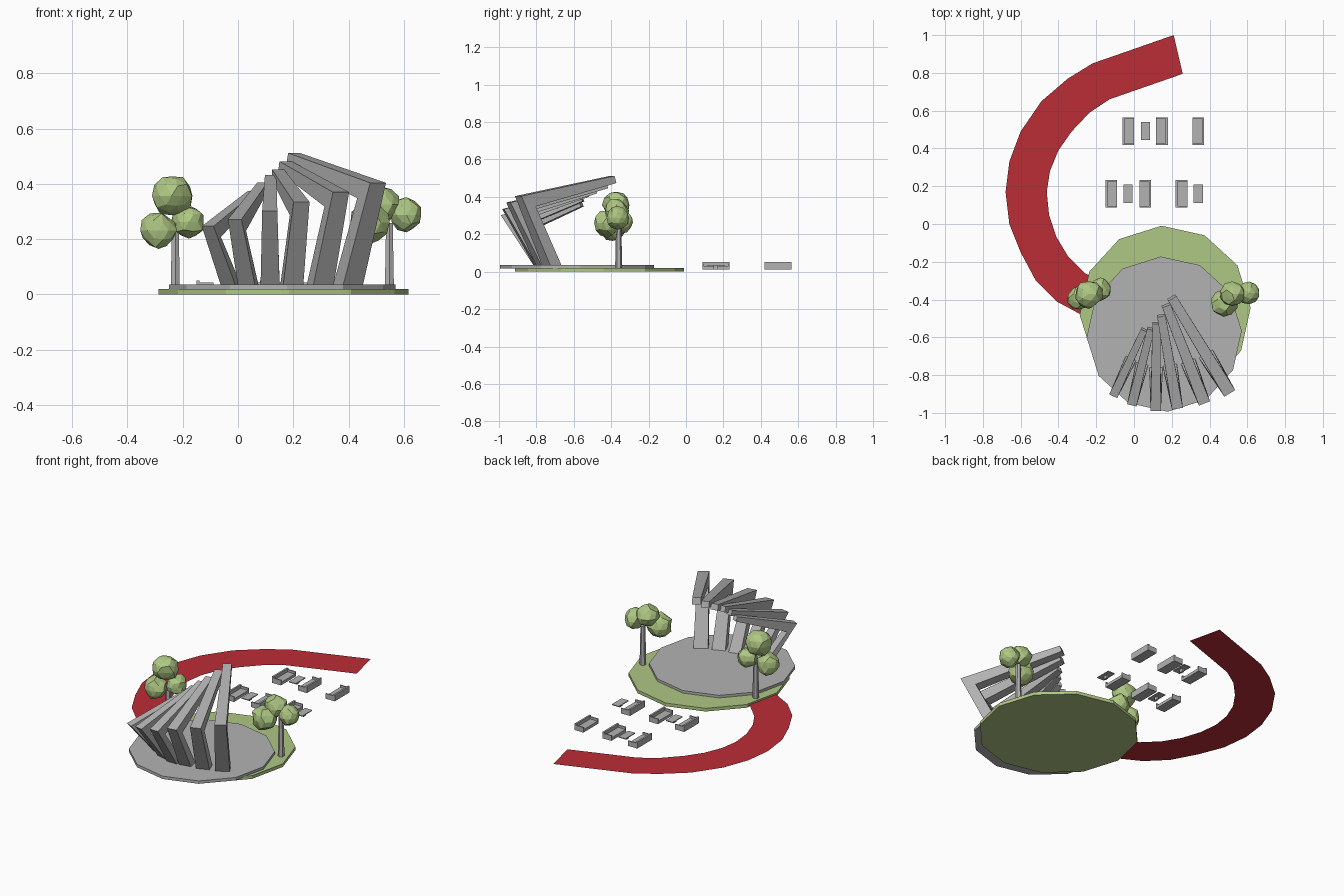
import bpy, bmesh, math, random
from mathutils import Vector

if "Cube" in bpy.data.objects:
    bpy.data.objects.remove(bpy.data.objects["Cube"])

random.seed(4)


def material(name, rgb):
    m = bpy.data.materials.new(name)
    m.diffuse_color = (*rgb, 1)
    m.use_nodes = True
    m.node_tree.nodes["Principled BSDF"].inputs["Base Color"].default_value = m.diffuse_color
    return m


GREY = material("concrete grey", (0.45, 0.45, 0.45))
GREEN = material("leaf green", (0.43, 0.58, 0.23))
RED = material("path red", (0.50, 0.026, 0.037))


def finish(bm, name, mat):
    bmesh.ops.recalc_face_normals(bm, faces=bm.faces)
    me = bpy.data.meshes.new(name)
    bm.to_mesh(me)
    bm.free()
    me.materials.append(mat)
    ob = bpy.data.objects.new(name, me)
    bpy.context.collection.objects.link(ob)
    return ob


def add_box(bm, x0, x1, y0, y1, z0, z1):
    geo = bmesh.ops.create_cube(bm, size=1)
    for v in geo["verts"]:
        v.co = Vector((x0 if v.co.x < 0 else x1,
                       y0 if v.co.y < 0 else y1,
                       z0 if v.co.z < 0 else z1))


def disc(name, cx, cy, r, z0, z1, turn, mat):
    bm = bmesh.new()
    ring = [bm.verts.new((cx + r * math.cos(math.radians(30 * i + turn)),
                          cy + r * math.sin(math.radians(30 * i + turn)), z0))
            for i in range(12)]
    f = bm.faces.new(ring)
    top = bmesh.ops.extrude_face_region(bm, geom=[f])
    for v in top["geom"]:
        if isinstance(v, bmesh.types.BMVert):
            v.co.z = z1
    if len(bm.faces) < 14:
        bm.faces.new(ring)
    finish(bm, name, mat)


# round lawn and the paved stage on it
disc("lawn", 0.165, -0.462, 0.453, 0, 0.02, 2.5, GREEN)
disc("stage", 0.16, -0.583, 0.411, 0.018, 0.036, 2.5, GREY)

# curved red path: a flat ribbon between outer and inner edges
outer = [(0.21, 1.0), (-0.22, 0.85), (-0.35, 0.77), (-0.49, 0.65), (-0.60, 0.49),
         (-0.66, 0.33), (-0.68, 0.17), (-0.66, 0.0), (-0.60, -0.15),
         (-0.52, -0.30), (-0.41, -0.41), (-0.27, -0.485)]
inner = [(0.258, 0.795), (-0.13, 0.66), (-0.235, 0.59), (-0.33, 0.49), (-0.40, 0.39),
         (-0.445, 0.28), (-0.462, 0.17), (-0.45, 0.05), (-0.41, -0.07),
         (-0.35, -0.17), (-0.26, -0.26), (-0.2, -0.29)]
bm = bmesh.new()
a = [bm.verts.new((x, y, 0.01)) for x, y in outer]
b = [bm.verts.new((x, y, 0.01)) for x, y in inner]
for i in range(len(a) - 1):
    bm.faces.new((a[i], b[i], b[i + 1], a[i + 1]))
finish(bm, "path", RED)


# leaning canopy frames: leg and roof arm in one bent, tapered profile
def canopy_frame(i, elbow, tip, z_elbow, z_tip):
    k = 0.7 + 0.06 * i
    e, t = Vector(elbow), Vector(tip)
    length = (t - e).length
    u = (t - e).normalized()
    side = Vector((-u.y, u.x))
    profile = [(0, z_elbow, 0.067), (length, z_tip, 0.05),
               (length + 0.012, z_tip - 0.038 * k, 0.05),
               (0.09 * k, z_elbow - 0.055 * k, 0.067),
               (0.175 + 0.07 * k, 0.034, 0.084), (0.175, 0.034, 0.084)]
    bm = bmesh.new()
    rows = []
    for s in (-0.5, 0.5):
        row = []
        for d, z, w in profile:
            p = e + u * d + side * (s * w * k)
            row.append(bm.verts.new((p.x, p.y, z)))
        rows.append(row)
    for r in rows:      # each side: roof arm quad and leg quad
        bm.faces.new((r[0], r[1], r[2], r[3]))
        bm.faces.new((r[0], r[3], r[4], r[5]))
    for j in range(6):
        n = (j + 1) % 6
        bm.faces.new((rows[0][j], rows[0][n], rows[1][n], rows[1][j]))
    finish(bm, f"canopy_frame_{i + 1}", GREY)


frames = [((-0.11, -0.912), (0.052, -0.565), 0.247, 0.375),
          ((-0.012, -0.96), (0.088, -0.56), 0.272, 0.405),
          ((0.115, -0.99), (0.118, -0.53), 0.302, 0.432),
          ((0.23, -0.978), (0.145, -0.49), 0.335, 0.452),
          ((0.373, -0.95), (0.172, -0.435), 0.37, 0.482),
          ((0.507, -0.897), (0.203, -0.395), 0.404, 0.512)]
for i, f in enumerate(frames):
    canopy_frame(i, *f)


# trees: six-sided tapered trunk with three faceted leaf clumps
def tree(name, x, y, clumps):
    bm = bmesh.new()
    bmesh.ops.create_cone(bm, cap_ends=True, segments=6, radius1=0.019,
                          radius2=0.014, depth=0.24)
    bmesh.ops.translate(bm, verts=bm.verts, vec=(x, y, 0.138))
    finish(bm, name + "_trunk", GREY)
    bm = bmesh.new()
    for cx, cy, cz, r in clumps:
        geo = bmesh.ops.create_icosphere(bm, subdivisions=2, radius=r)
        for v in geo["verts"]:
            v.co = v.co * random.uniform(0.88, 1.08) + Vector((cx, cy, cz))
    finish(bm, name + "_leaves", GREEN)


tree("left_tree", -0.227, -0.36, [(-0.24, -0.37, 0.357, 0.075),
                                  (-0.288, -0.392, 0.232, 0.067),
                                  (-0.178, -0.345, 0.262, 0.062)])
tree("right_tree", 0.548, -0.36, [(0.52, -0.37, 0.325, 0.065),
                                  (0.475, -0.42, 0.26, 0.073),
                                  (0.61, -0.365, 0.288, 0.061)])


# sofas: seat, back on one side, low arms at both ends
def sofa(i, x, y, back):
    hw, hl = 0.031, 0.073
    bm = bmesh.new()
    add_box(bm, x - hw, x + hw, y - hl, y + hl, 0.012, 0.03)
    bx = x + back * hw
    add_box(bm, min(bx, bx - back * 0.011), max(bx, bx - back * 0.011),
            y - hl, y + hl, 0.012, 0.051)
    for s in (-1, 1):
        ey = y + s * hl
        add_box(bm, x - hw, x + hw, min(ey, ey - s * 0.007),
                max(ey, ey - s * 0.007), 0.012, 0.044)
    finish(bm, f"sofa_{i}", GREY)


# low tables: thin top on a pedestal
def table(i, x, y):
    bm = bmesh.new()
    add_box(bm, x - 0.024, x + 0.024, y - 0.048, y + 0.048, 0.032, 0.037)
    add_box(bm, x - 0.006, x + 0.006, y - 0.012, y + 0.012, 0.012, 0.032)
    finish(bm, f"table_{i}", GREY)


for i, s in enumerate([(-0.03, 0.492, -1), (0.148, 0.492, 1), (0.34, 0.492, 1),
                       (-0.12, 0.16, -1), (0.06, 0.16, 1), (0.252, 0.16, -1)]):
    sofa(i + 1, *s)
for i, t in enumerate([(0.062, 0.492), (-0.031, 0.16), (0.34, 0.16)]):
    table(i + 1, *t)
